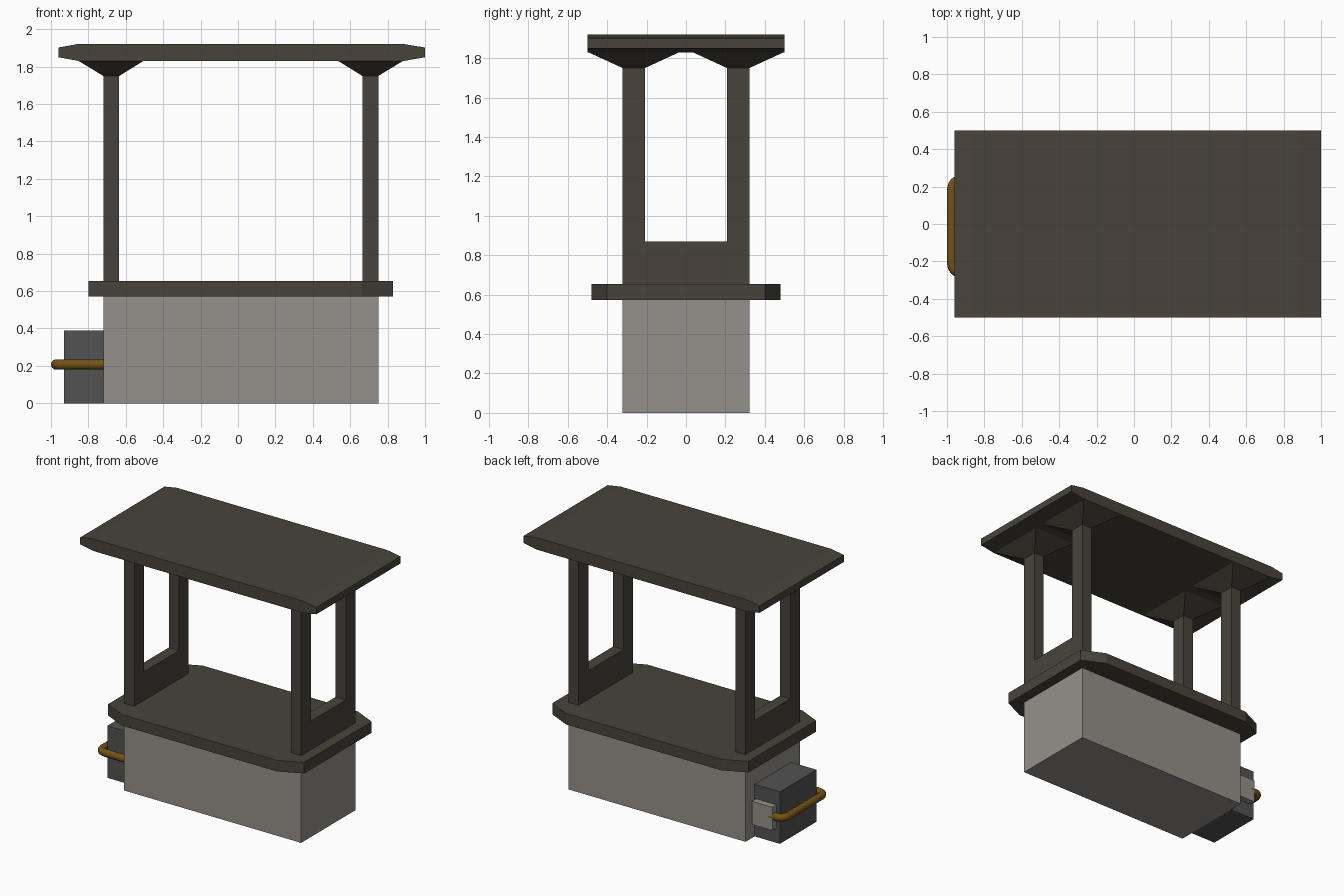
import bpy, bmesh
from mathutils import Vector

if "Cube" in bpy.data.objects:
    bpy.data.objects.remove(bpy.data.objects["Cube"])


def material(name, color):
    m = bpy.data.materials.new(name)
    m.diffuse_color = (*color, 1)
    m.use_nodes = True
    m.node_tree.nodes["Principled BSDF"].inputs["Base Color"].default_value = m.diffuse_color
    return m


WOOD = material("dark_wood", (0.065, 0.057, 0.044))
STONE = material("pale_stone", (0.30, 0.28, 0.255))
METAL = material("dark_metal", (0.085, 0.085, 0.087))
BRASS = material("brass", (0.17, 0.085, 0.008))


def finish(name, bm, mat):
    bmesh.ops.recalc_face_normals(bm, faces=bm.faces)
    me = bpy.data.meshes.new(name)
    bm.to_mesh(me)
    bm.free()
    ob = bpy.data.objects.new(name, me)
    bpy.context.collection.objects.link(ob)
    me.materials.append(mat)
    return ob


def prism(name, points, direction, mat):
    """Extrude a flat 3D outline along a direction."""
    bm = bmesh.new()
    face = bm.faces.new([bm.verts.new(p) for p in points])
    out = bmesh.ops.extrude_face_region(bm, geom=[face], use_keep_orig=True)
    verts = [g for g in out["geom"] if isinstance(g, bmesh.types.BMVert)]
    bmesh.ops.translate(bm, verts=verts, vec=direction)
    return finish(name, bm, mat)


def box(name, x, y, z, mat):
    pts = [(x[0], y[0], z[0]), (x[1], y[0], z[0]), (x[1], y[1], z[0]), (x[0], y[1], z[0])]
    return prism(name, pts, (0, 0, z[1] - z[0]), mat)


def frustum(name, bottom, top, mat):
    """Join two rectangles given as (x0, x1, y0, y1, z)."""
    bm = bmesh.new()
    rings = []
    for x0, x1, y0, y1, z in (bottom, top):
        rings.append([bm.verts.new(p) for p in
                      ((x0, y0, z), (x1, y0, z), (x1, y1, z), (x0, y1, z))])
    a, b = rings
    bm.faces.new(a)
    bm.faces.new(b)
    for i in range(4):
        j = (i + 1) % 4
        bm.faces.new((a[i], a[j], b[j], b[i]))
    return finish(name, bm, mat)


# Stone base
box("base", (-0.72, 0.75), (-0.322, 0.322), (0, 0.575), STONE)

# Counter slab with cut corners
cx, hx, hy, dx, dy = 0.015, 0.815, 0.48, 0.17, 0.08
outline = [(-hx + dx, -hy), (hx - dx, -hy), (hx, -hy + dy), (hx, hy - dy),
           (hx - dx, hy), (-hx + dx, hy), (-hx, hy - dy), (-hx, -hy + dy)]
prism("counter", [(cx + x, y, 0.572) for x, y in outline], (0, 0, 0.083), WOOD)

# End frames (two posts joined by a low panel) and flared brackets
frame = [(-0.322, 0.655), (0.322, 0.655), (0.322, 1.75), (0.208, 1.75),
         (0.208, 0.87), (-0.208, 0.87), (-0.208, 1.75), (-0.322, 1.75)]
for side, x0, x1, f0, f1 in (("left", -0.72, -0.635, -0.855, -0.503),
                             ("right", 0.665, 0.75, 0.533, 0.885)):
    prism(side + "_post_frame", [(x0, y, z) for y, z in frame], (x1 - x0, 0, 0), WOOD)
    for end, s in (("front", -1), ("back", 1)):
        ya, yb = sorted((0.208 * s, 0.322 * s))
        ta, tb = sorted((0.03 * s, 0.5 * s))
        frustum(f"{side}_{end}_bracket", (x0, x1, ya, yb, 1.75),
                (f0, f1, ta, tb, 1.832), WOOD)

# Roof slab with tapered ends
roof = [(-0.96, 1.85), (-0.85, 1.83), (0.885, 1.83), (1.0, 1.85),
        (1.0, 1.902), (0.89, 1.92), (-0.86, 1.92), (-0.96, 1.902)]
prism("roof", [(x, -0.5, z) for x, z in roof], (0, 1, 0), WOOD)

# Side box and its small fitting
box("side_box", (-0.93, -0.72), (-0.22, 0.215), (0, 0.39), METAL)
box("pipe_fitting", (-0.90, -0.73), (0.205, 0.262), (0.11, 0.285), STONE)

# Bent pipe: corners rounded with quadratic arcs
corners = [Vector(p) for p in ((-0.71, -0.262, 0.207), (-0.972, -0.262, 0.207),
                               (-0.972, 0.236, 0.207), (-0.87, 0.236, 0.207))]
path = [corners[0]]
for p, c, n in zip(corners, corners[1:], corners[2:]):
    a = c + (p - c).normalized() * 0.06
    b = c + (n - c).normalized() * 0.06
    path += [a.lerp(c, t / 6).lerp(c.lerp(b, t / 6), t / 6) for t in range(7)]
path.append(corners[-1])
cu = bpy.data.curves.new("pipe", "CURVE")
cu.dimensions = "3D"
cu.bevel_depth = 0.028
cu.bevel_resolution = 3
cu.use_fill_caps = True
sp = cu.splines.new("POLY")
sp.points.add(len(path) - 1)
for pt, co in zip(sp.points, path):
    pt.co = (*co, 1)
cu.materials.append(BRASS)
bpy.context.collection.objects.link(bpy.data.objects.new("pipe", cu))
